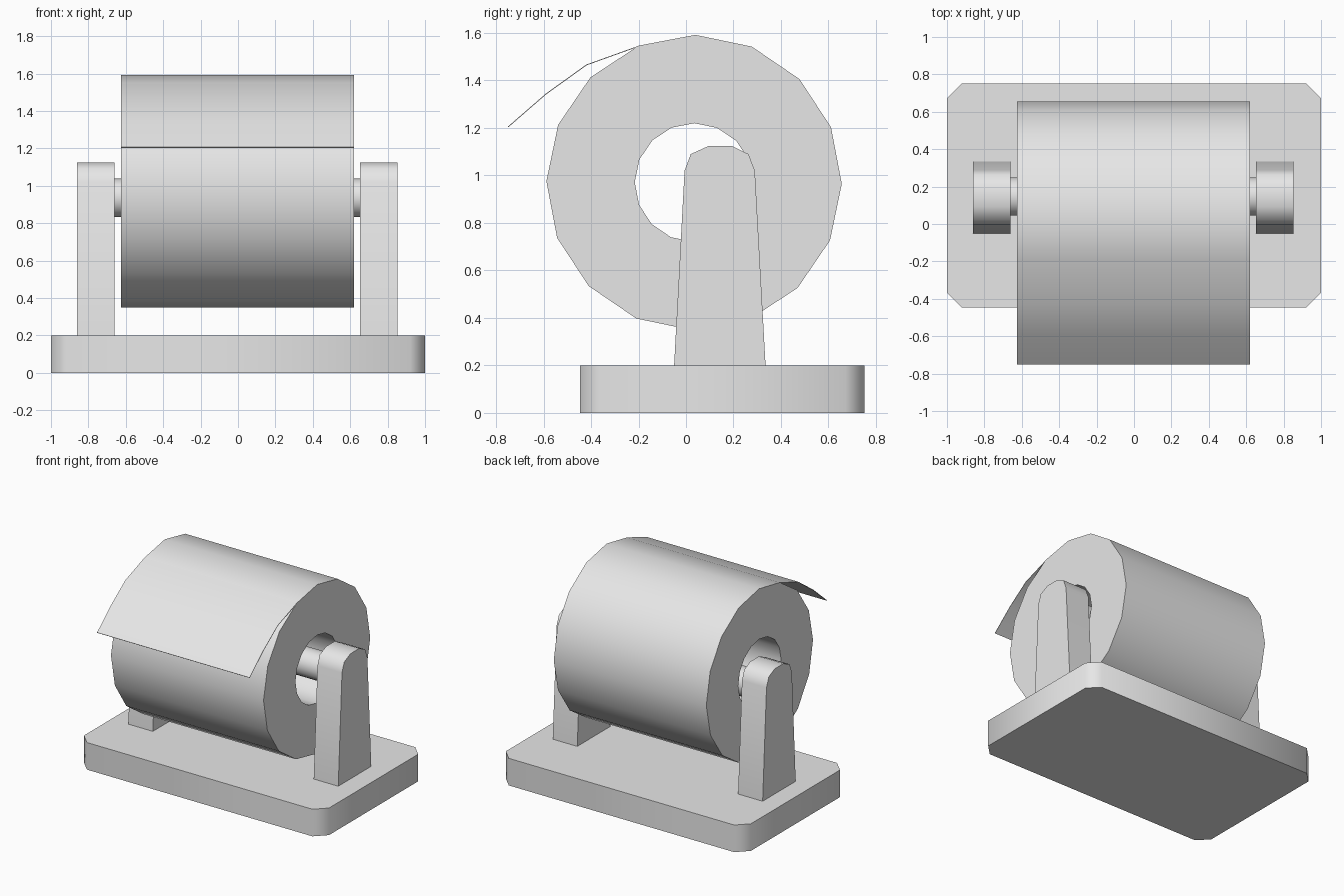
import bpy, bmesh, math

if "Cube" in bpy.data.objects:
    bpy.data.objects.remove(bpy.data.objects["Cube"])

grey = bpy.data.materials.new("plain grey")
grey.diffuse_color = (0.8, 0.8, 0.8, 1)
grey.use_nodes = True
grey.node_tree.nodes["Principled BSDF"].inputs["Base Color"].default_value = grey.diffuse_color


def make(name, bm):
    """Turn a bmesh into a smooth-by-angle object."""
    bmesh.ops.recalc_face_normals(bm, faces=bm.faces)
    mesh = bpy.data.meshes.new(name)
    bm.to_mesh(mesh)
    bm.free()
    mesh.materials.append(grey)
    ob = bpy.data.objects.new(name, mesh)
    bpy.context.collection.objects.link(ob)
    bpy.ops.object.select_all(action='DESELECT')
    ob.select_set(True)
    bpy.context.view_layer.objects.active = ob
    bpy.ops.object.shade_smooth_by_angle(angle=math.radians(50))
    return ob


def extrude(name, points, offset):
    """Extrude a closed 3D outline by an offset vector."""
    bm = bmesh.new()
    face = bm.faces.new([bm.verts.new(p) for p in points])
    ext = bmesh.ops.extrude_face_region(bm, geom=[face])
    bmesh.ops.translate(bm, vec=offset,
                        verts=[v for v in ext["geom"] if isinstance(v, bmesh.types.BMVert)])
    return make(name, bm)


def ring(y, z, r, n=16, turn=0.0):
    """Circle of (y, z) points, starting at the top."""
    return [(y + r * math.sin(turn + math.tau * i / n),
             z + r * math.cos(turn + math.tau * i / n)) for i in range(n)]


# Base plate with cut corners
c = 0.08
x0, x1, y0, y1 = -1, 1, -0.447, 0.752
extrude("base", [(x, y, 0) for x, y in (
    (x0 + c, y0), (x1 - c, y0), (x1, y0 + c), (x1, y1 - c),
    (x1 - c, y1), (x0 + c, y1), (x0, y1 - c), (x0, y0 + c))], (0, 0, 0.2))

# Tapered posts with rounded tops
post = [(-0.05, 0.2), (0.335, 0.2), (0.29, 1.02), (0.263, 1.09),
        (0.195, 1.123), (0.093, 1.123), (0.02, 1.09), (-0.006, 1.02)]
for name, x in (("left_post", -0.86), ("right_post", 0.653)):
    extrude(name, [(x, y, z) for y, z in post], (0.2, 0, 0))

# Axle between the posts
extrude("axle", [(-0.67, y, z) for y, z in ring(0.147, 0.936, 0.102)], (1.33, 0, 0))

# Paper roll: hollow tube
bm = bmesh.new()
turn = math.radians(0.5)
left, right = -0.625, 0.62
loops = [[bm.verts.new((x, y, z)) for y, z in ring(0.034, 0.97, r, 16, turn)]
         for x, r in ((left, 0.622), (right, 0.622), (right, 0.25), (left, 0.25))]
for k in range(4):
    a, b = loops[k], loops[(k + 1) % 4]
    for i in range(16):
        j = (i + 1) % 16
        bm.faces.new((a[i], a[j], b[j], b[i]))
make("paper_roll", bm)

# Loose thin sheet hanging off the roll
curve = [(-0.2, 1.546), (-0.42, 1.467), (-0.59, 1.345), (-0.75, 1.206)]
under = [(y + 0.002, z - 0.003) for y, z in reversed(curve)]
extrude("loose_sheet", [(left, y, z) for y, z in curve + under], (right - left, 0, 0))
